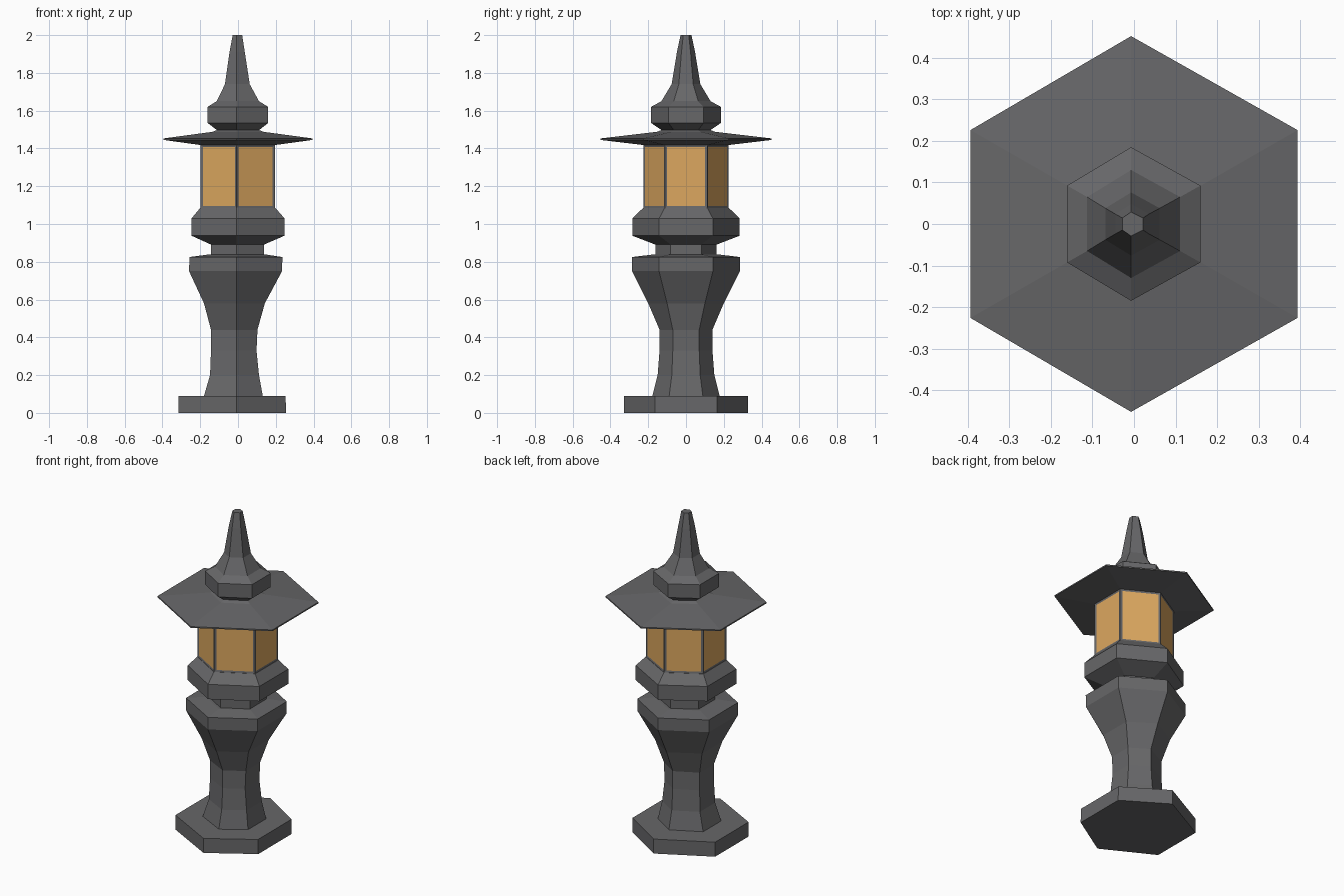
import bpy, bmesh


def material(name, rgb):
    m = bpy.data.materials.new(name)
    m.diffuse_color = (*rgb, 1.0)
    return m


stone = material("dark_grey_stone", (0.135, 0.135, 0.14))
amber = material("amber_glass", (0.72, 0.39, 0.115))
RIDGE_X = -0.007  # x of the front and back corners


def hex_stack(name, rings, windows=False):
    """Stack hexagonal rings (z, left x, right x, corner radius along y)."""
    bm = bmesh.new()
    loops = []
    for z, xl, xr, r in rings:
        pts = [(RIDGE_X, -r), (xr, -r / 2), (xr, r / 2),
               (RIDGE_X, r), (xl, r / 2), (xl, -r / 2)]
        loops.append([bm.verts.new((x, y, z)) for x, y in pts])
    sides = []
    for a, b in zip(loops, loops[1:]):
        for i in range(6):
            j = (i + 1) % 6
            sides.append(bm.faces.new((a[i], a[j], b[j], b[i])))
    bm.faces.new(loops[0][::-1])
    bm.faces.new(loops[-1])
    bm.normal_update()
    if windows:
        # sunk glass pane in every side
        bmesh.ops.inset_individual(bm, faces=sides, thickness=0.018, depth=-0.003)
        for f in sides:
            f.material_index = 1
    me = bpy.data.meshes.new(name)
    bm.to_mesh(me)
    bm.free()
    me.materials.append(stone)
    me.materials.append(amber)
    ob = bpy.data.objects.new(name, me)
    bpy.context.collection.objects.link(ob)
    return ob


# Foot slab
hex_stack("foot_slab", [(0, -0.315, 0.254, 0.328), (0.09, -0.315, 0.252, 0.328)])

# Waisted column with flared capital
hex_stack("column", [
    (0.09, -0.18, 0.131, 0.178),
    (0.2, -0.148, 0.111, 0.15),
    (0.33, -0.143, 0.098, 0.14),
    (0.44, -0.143, 0.103, 0.14),
    (0.58, -0.18, 0.142, 0.2),
    (0.75, -0.259, 0.233, 0.285),
    (0.825, -0.257, 0.235, 0.285),
    (0.838, -0.16, 0.15, 0.18),
])

# Neck between column and lamp
hex_stack("neck", [(0.83, -0.143, 0.138, 0.162), (0.9, -0.143, 0.138, 0.162)])

# Lamp base
hex_stack("lamp_base", [
    (0.892, -0.145, 0.14, 0.165),
    (0.938, -0.246, 0.246, 0.284),
    (1.03, -0.246, 0.246, 0.284),
    (1.085, -0.2, 0.198, 0.227),
])

# Lamp housing with six panes
hex_stack("lamp_housing", [(1.083, -0.198, 0.196, 0.225), (1.42, -0.198, 0.196, 0.225)],
          windows=True)

# Wide thin roof
hex_stack("roof", [
    (1.418, -0.198, 0.196, 0.225),
    (1.445, -0.394, 0.394, 0.4525),
    (1.453, -0.394, 0.394, 0.4525),
    (1.488, -0.135, 0.135, 0.155),
    (1.498, -0.11, 0.11, 0.127),
])

# Finial collar and spire
hex_stack("finial", [
    (1.496, -0.11, 0.11, 0.127),
    (1.535, -0.161, 0.16, 0.185),
    (1.62, -0.161, 0.16, 0.185),
    (1.65, -0.113, 0.111, 0.13),
    (1.74, -0.069, 0.062, 0.076),
    (1.91, -0.045, 0.036, 0.048),
    (2.0, -0.028, 0.022, 0.029),
])
